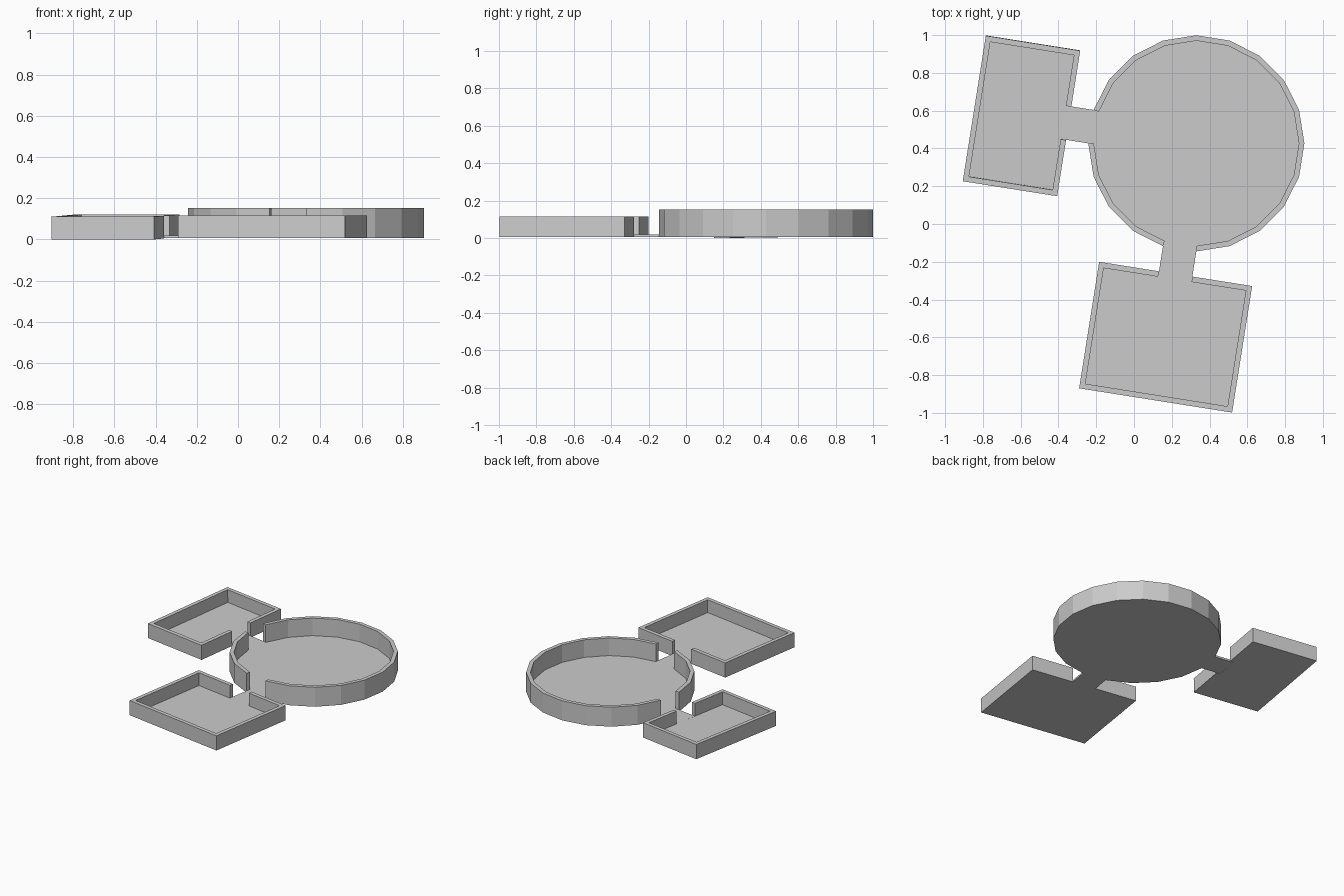
import bpy, bmesh, math
from mathutils import Matrix

if "Cube" in bpy.data.objects:
    bpy.data.objects.remove(bpy.data.objects["Cube"])

CX, CY, BASE = 0.33, 0.427, 0.006      # hub centre and underside
R, T, FLOOR = 0.572, 0.029, 0.014      # hub radius, wall and floor thickness
SIDES = 20
STEP = 2 * math.pi / SIDES
HALF = STEP / 2


def prism(bm, pts, h):
    """Extrude a flat outline upward by h."""
    f = bm.faces.new([bm.verts.new((x, y, 0)) for x, y in pts])
    top = bmesh.ops.extrude_face_region(bm, geom=[f])["geom"]
    vs = [v for v in top if isinstance(v, bmesh.types.BMVert)]
    bmesh.ops.translate(bm, verts=vs, vec=(0, 0, h))


def wall(bm, outer, inner, h):
    """Closed wall strip between two open paths."""
    rows = [[bm.verts.new((*o, 0)), bm.verts.new((*o, h)),
             bm.verts.new((*i, h)), bm.verts.new((*i, 0))]
            for o, i in zip(outer, inner)]
    for a, b in zip(rows, rows[1:]):
        for k in range(4):
            bm.faces.new((a[k], a[(k + 1) % 4], b[(k + 1) % 4], b[k]))
    bm.faces.new(rows[0])
    bm.faces.new(rows[-1])


def make(name, build, angle=0.0, tilt=0.0):
    bm = bmesh.new()
    build(bm)
    bmesh.ops.recalc_face_normals(bm, faces=bm.faces)
    me = bpy.data.meshes.new(name)
    bm.to_mesh(me)
    bm.free()
    ob = bpy.data.objects.new(name, me)
    ob.matrix_world = (Matrix.Translation((CX, CY, BASE))
                       @ Matrix.Rotation(angle, 4, 'Z')
                       @ Matrix.Rotation(tilt, 4, 'X'))
    bpy.context.collection.objects.link(ob)


def arc(r, a, b):
    return [(r * math.cos(k * STEP), r * math.sin(k * STEP)) for k in range(a, b + 1)]


# Round hub: floor and two wall arcs, leaving two doorways
make("round_floor", lambda bm: prism(bm, arc(R - T, 0, SIDES - 1), FLOOR))
for name, a, b in (("round_wall_short", 10, 14), ("round_wall_long", 15, 29)):
    make(name, lambda bm: wall(bm, arc(R, a, b), arc(R - T, a, b), 0.146))


def side_room(name, angle, u0, u1, w, tilt):
    """Rectangular room reached by a passage pointing along angle."""
    g = R * math.sin(HALF)
    gi = (R - T) * math.sin(HALF)
    a, ai = R * math.cos(HALF), (R - T) * math.cos(HALF)
    i0, i1, wi = u0 + T, u1 - T, w - T
    outer = [(u0, g), (u0, w), (u1, w), (u1, -w), (u0, -w), (u0, -g)]
    inner = [(i0, g), (i0, wi), (i1, wi), (i1, -wi), (i0, -wi), (i0, -g)]
    make(name + "_wall", lambda bm: wall(bm, outer, inner, 0.11), angle, tilt)
    make(name + "_floor", lambda bm: prism(bm, inner[1:5], FLOOR), angle, tilt)
    passage = [(ai, gi), (ai, -gi), (a, -g), (i0, -g), (i0, g), (a, g)]
    make(name + "_passage", lambda bm: prism(bm, passage, FLOOR), angle)


# Left room (very slightly tilted) and front room
side_room("left_room", math.radians(171), 0.684, 1.19, 0.39, math.radians(-0.85))
side_room("front_room", math.radians(261), 0.70, 1.378, 0.41, 0.0)
